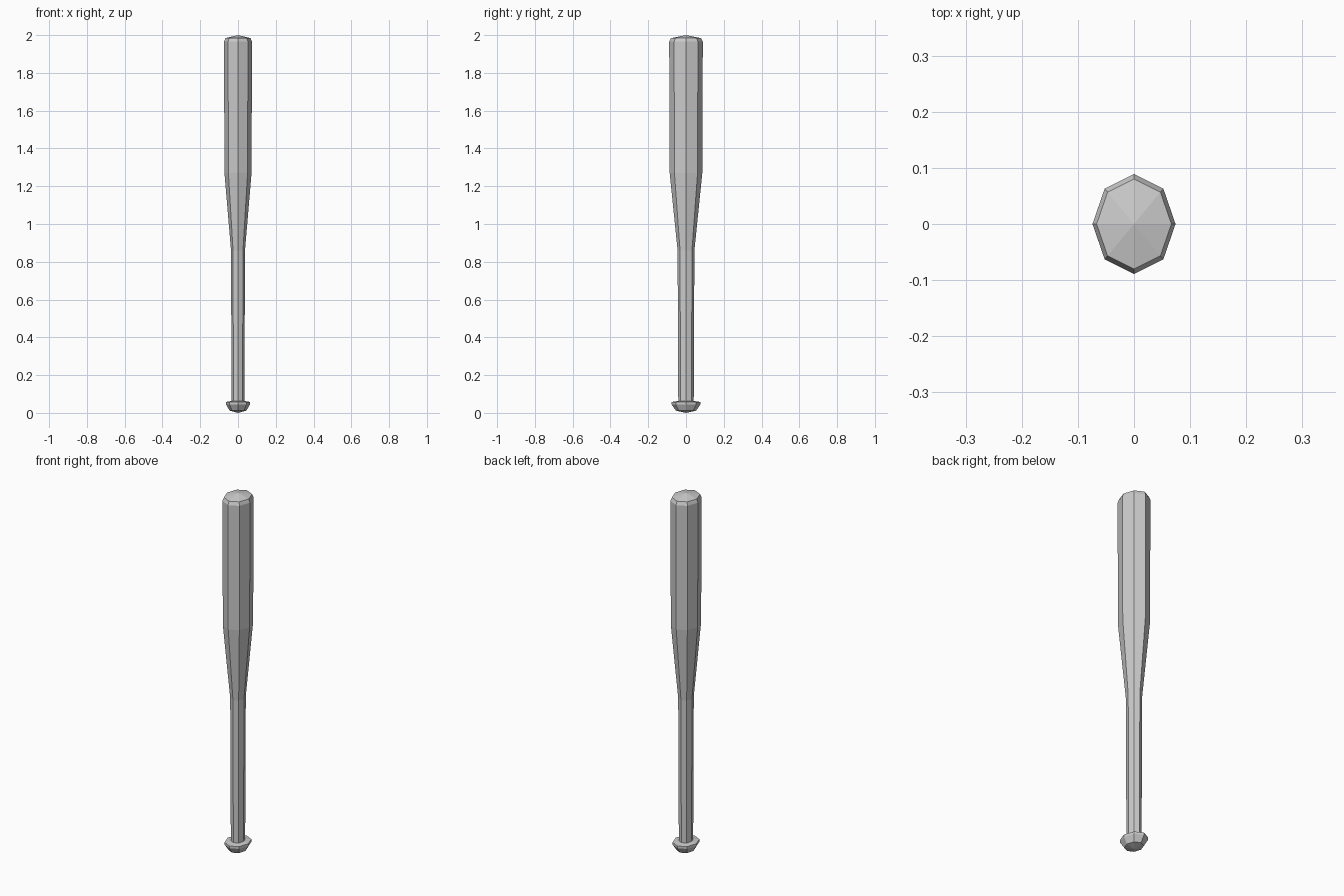
import bpy
import bmesh
from math import cos, sin, tau

cube = bpy.data.objects.get("Cube")
if cube:
    bpy.data.objects.remove(cube, do_unlink=True)

SIDES = 8
RADIUS_X, RADIUS_Y = 0.074, 0.089

# Single bare grey finish
grey = bpy.data.materials.new("plain_grey")
grey.use_nodes = True
colour = (0.6, 0.6, 0.6, 1)
grey.diffuse_color = colour
grey.node_tree.nodes["Principled BSDF"].inputs["Base Color"].default_value = colour


def lathe(name, profile):
    """Stack oval octagon rings from (scale, z) pairs; scale 0 makes a tip."""
    bm = bmesh.new()
    rings = []
    for scale, z in profile:
        count = SIDES if scale else 1
        rings.append([bm.verts.new((RADIUS_X * scale * cos(tau * i / SIDES),
                                    RADIUS_Y * scale * sin(tau * i / SIDES), z))
                      for i in range(count)])
    for low, high in zip(rings, rings[1:]):
        for i in range(SIDES):
            j = (i + 1) % SIDES
            corners = [low[i % len(low)], low[j % len(low)],
                       high[j % len(high)], high[i % len(high)]]
            bm.faces.new(list(dict.fromkeys(corners)))
    bmesh.ops.recalc_face_normals(bm, faces=bm.faces)
    mesh = bpy.data.meshes.new(name)
    bm.to_mesh(mesh)
    bm.free()
    mesh.materials.append(grey)
    obj = bpy.data.objects.new(name, mesh)
    bpy.context.collection.objects.link(obj)
    return obj


# One continuous shell: knob, grip, taper, barrel and domed cap
lathe("bat", [
    (0, 0), (0.6, 0.012), (0.86, 0.045), (0.86, 0.058), (0.46, 0.063),
    (0.5, 0.86), (0.97, 1.27), (1, 1.965), (0.9, 1.984), (0, 2),
])
